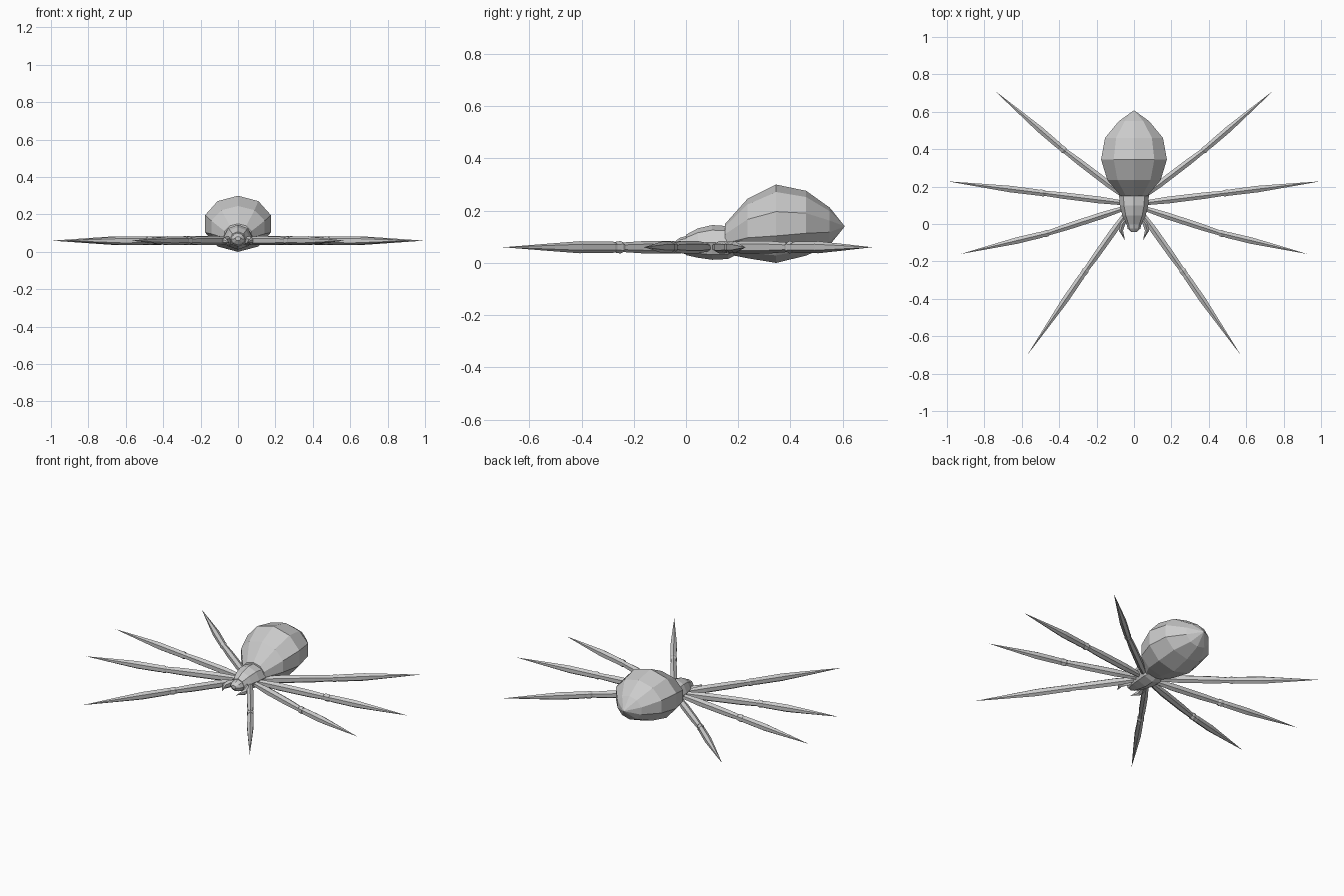
import bpy, bmesh, math
from mathutils import Vector

cube = bpy.data.objects.get("Cube")
if cube:
    bpy.data.objects.remove(cube)

grey = bpy.data.materials.new("plain grey")
grey.use_nodes = True
grey.diffuse_color = (0.6, 0.6, 0.6, 1)
grey.node_tree.nodes["Principled BSDF"].inputs["Base Color"].default_value = (0.6, 0.6, 0.6, 1)


def loft(name, stations, sides, axis, phase=0.0):
    """Faceted tube; each station is (centre, half width, half height)."""
    axis = Vector(axis).normalized()
    up = Vector((0, 0, 1))
    side = axis.cross(up).normalized()
    bm = bmesh.new()
    rings = []
    for centre, w, h in stations:
        centre = Vector(centre)
        if w == 0:
            rings.append([bm.verts.new(centre)] * sides)
            continue
        ring = []
        for i in range(sides):
            a = math.tau * i / sides + phase
            ring.append(bm.verts.new(centre + side * w * math.sin(a) + up * h * math.cos(a)))
        rings.append(ring)
    for r0, r1 in zip(rings, rings[1:]):
        for i in range(sides):
            j = (i + 1) % sides
            bm.faces.new(list(dict.fromkeys((r0[i], r0[j], r1[j], r1[i]))))
    for ring in (rings[0], rings[-1]):
        if len(set(ring)) > 2:
            bm.faces.new(ring)
    bmesh.ops.recalc_face_normals(bm, faces=bm.faces)
    mesh = bpy.data.meshes.new(name)
    bm.to_mesh(mesh)
    bm.free()
    mesh.materials.append(grey)
    obj = bpy.data.objects.new(name, mesh)
    bpy.context.collection.objects.link(obj)
    return obj


def body(name, profile, sides):
    """Body part along y; profile rows are (y, half width, bottom, top)."""
    loft(name, [((0, y, (lo + hi) / 2), w, (hi - lo) / 2) for y, w, lo, hi in profile],
         sides, (0, 1, 0))


# Abdomen, thorax and head
body("abdomen", [(0.15, 0.075, 0.035, 0.15), (0.235, 0.15, 0.018, 0.245),
                 (0.345, 0.185, 0.0, 0.30), (0.46, 0.163, 0.028, 0.276),
                 (0.55, 0.085, 0.068, 0.212), (0.608, 0, 0.14, 0.14)], 10)
body("thorax", [(0.0, 0.042, 0.03, 0.108), (0.045, 0.062, 0.02, 0.132),
                (0.10, 0.076, 0.012, 0.145), (0.16, 0.08, 0.015, 0.141),
                (0.19, 0.06, 0.03, 0.12)], 8)
body("head", [(-0.042, 0.015, 0.06, 0.082), (-0.025, 0.034, 0.04, 0.096),
              (0.01, 0.043, 0.03, 0.106)], 8)

# Legs: hip point, knee point and tip, seen from above
LEG_Z = 0.06
LEGS = {
    "front": ((0.04, 0.06), (0.26, -0.25), (0.57, -0.70)),
    "front_middle": ((0.05, 0.085), (0.465, -0.05), (0.925, -0.16)),
    "rear_middle": ((0.05, 0.112), (0.485, 0.165), (0.995, 0.228)),
    "rear": ((0.04, 0.14), (0.375, 0.395), (0.745, 0.713)),
}
UPPER = [(0.0, 0.014), (0.3, 0.021), (0.75, 0.02), (0.97, 0.016)]
KNEE = [(-0.03, 0.014), (0.0, 0.021), (0.045, 0.018)]
LOWER = [(0.02, 0.014), (0.07, 0.019), (0.35, 0.02), (0.65, 0.011), (1.0, 0)]

for word, sx in (("left", 1), ("right", -1)):
    for pair, points in LEGS.items():
        hip, knee, tip = [Vector((sx * x, y, LEG_Z)) for x, y in points]
        for part, a, b, rows in (("upper_leg", hip, knee, UPPER),
                                 ("knee", knee, tip, KNEE),
                                 ("lower_leg", knee, tip, LOWER)):
            loft(f"{word}_{pair}_{part}",
                 [(a.lerp(b, t), r, r * 1.15) for t, r in rows], 6, b - a)

    # Curved fang beside the head
    loft(f"{word}_fang", [((sx * 0.04, 0.03, 0.06), 0.014, 0.02),
                          ((sx * 0.062, 0.0, 0.06), 0.018, 0.024),
                          ((sx * 0.07, -0.035, 0.058), 0.013, 0.018),
                          ((sx * 0.048, -0.088, 0.052), 0, 0)], 6, (0, -1, 0))
